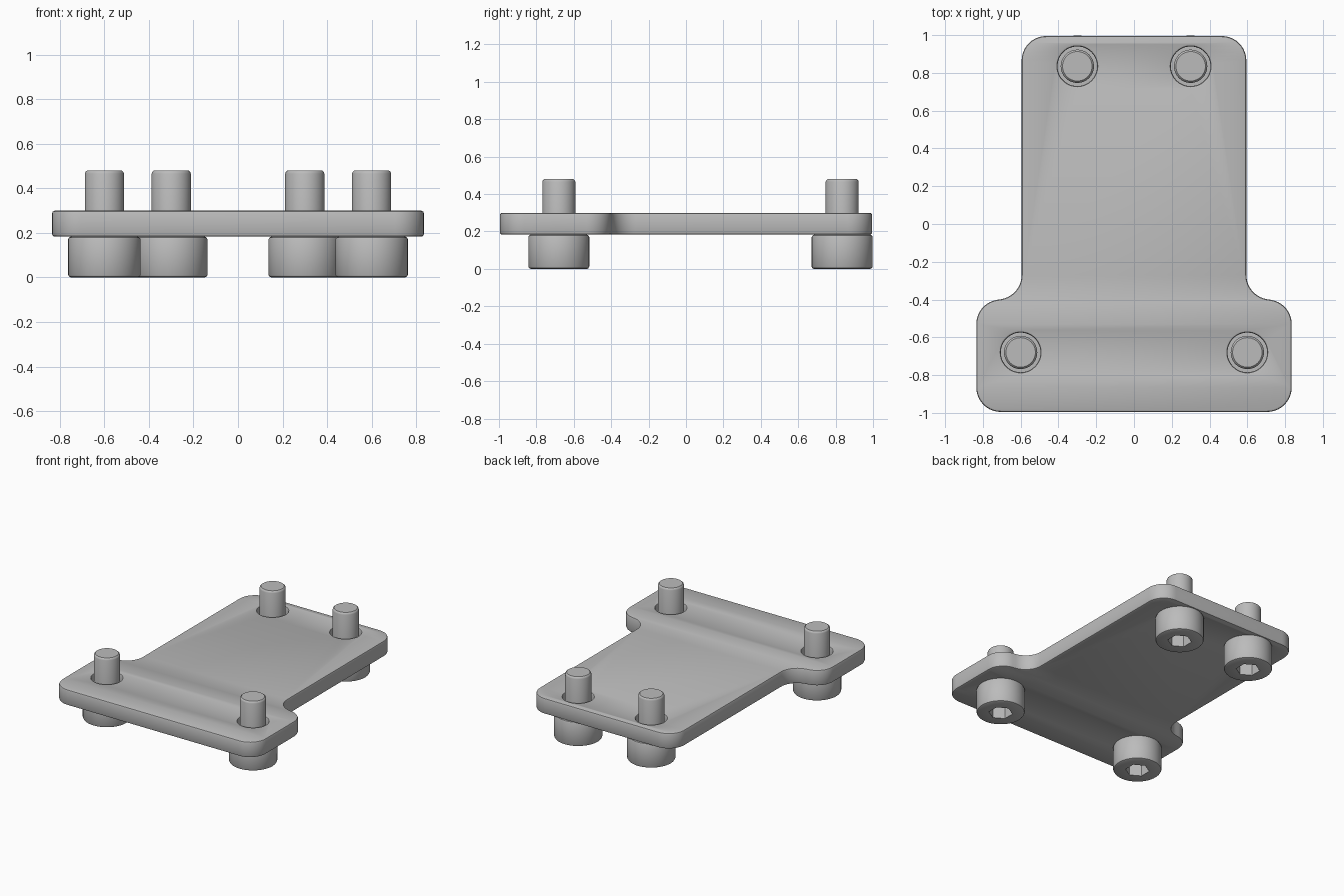
import bpy, bmesh
from math import pi, cos, sin, radians

cube = bpy.data.objects.get("Cube")
if cube:
    bpy.data.objects.remove(cube, do_unlink=True)

steel = bpy.data.materials.new("grey_steel")
steel.use_nodes = True
GREY = (0.5, 0.5, 0.5, 1)
steel.diffuse_color = GREY
steel.node_tree.nodes["Principled BSDF"].inputs["Base Color"].default_value = GREY

BOTTOM, TOP, EDGE = 0.183, 0.3, 0.012
BOLTS = {"front_left": (0.6, -0.68), "front_right": (-0.6, -0.68),
         "back_left": (0.3, 0.835), "back_right": (-0.3, 0.835)}


def arc(cx, cy, r, start, end, steps=10):
    return [(cx + r * cos(radians(start + (end - start) * i / steps)),
             cy + r * sin(radians(start + (end - start) * i / steps)))
            for i in range(steps + 1)]


def finish(obj):
    obj.data.materials.clear()
    obj.data.materials.append(steel)
    bpy.ops.object.select_all(action="DESELECT")
    obj.select_set(True)
    bpy.context.view_layer.objects.active = obj
    bpy.ops.object.shade_smooth_by_angle(angle=radians(32))


# Plate: mirrored outline with clearance holes, extruded with softened edges
half = (arc(0.705, -0.865, 0.13, -90, 0) + arc(0.705, -0.53, 0.13, 0, 80)
        + arc(0.725, -0.27, 0.13, 260, 180) + arc(0.465, 0.865, 0.13, 0, 90))
outline = half + [(-x, y) for x, y in reversed(half)]
loops = [outline] + [arc(x, y, 0.105, 0, 352.5, 47) for x, y in BOLTS.values()]
curve = bpy.data.curves.new("plate", "CURVE")
curve.dimensions = "2D"
curve.fill_mode = "BOTH"
curve.extrude = (TOP - BOTTOM) / 2 - EDGE
curve.bevel_depth = EDGE
curve.bevel_resolution = 1
curve.offset = -EDGE
for loop in loops:
    spline = curve.splines.new("POLY")
    spline.points.add(len(loop) - 1)
    for point, (x, y) in zip(spline.points, loop):
        point.co = (x, y, 0, 1)
    spline.use_cyclic_u = True
plate = bpy.data.objects.new("plate", curve)
bpy.context.collection.objects.link(plate)
plate.location.z = (TOP + BOTTOM) / 2
bpy.context.view_layer.objects.active = plate
plate.select_set(True)
bpy.ops.object.convert(target="MESH")
plate = bpy.context.view_layer.objects.active
bm = bmesh.new()
bm.from_mesh(plate.data)
bmesh.ops.remove_doubles(bm, verts=bm.verts, dist=0.0001)
bmesh.ops.recalc_face_normals(bm, faces=bm.faces)
bm.to_mesh(plate.data)
bm.free()
finish(plate)

# Bolt: turned profile, with the first two rings shaped as a hexagon socket
SIDES = 48
HEX = 0.07
PROFILE = [(HEX, 0.1), (HEX, 0), (0.151, 0), (0.159, 0.004), (0.163, 0.012),
           (0.163, 0.171), (0.159, 0.179), (0.151, BOTTOM), (0.088, BOTTOM),
           (0.088, 0.466), (0.085, 0.474), (0.078, 0.48)]
bm = bmesh.new()
rings = []
for level, (r, z) in enumerate(PROFILE):
    ring = []
    for i in range(SIDES):
        a = 2 * pi * i / SIDES
        radius = r / cos((a + pi / 6) % (pi / 3) - pi / 6) if level < 2 else r
        ring.append(bm.verts.new((radius * cos(a), radius * sin(a), z)))
    rings.append(ring)
for low, high in zip(rings, rings[1:]):
    for i in range(SIDES):
        j = (i + 1) % SIDES
        bm.faces.new((low[i], low[j], high[j], high[i]))
bm.faces.new(rings[0])
bm.faces.new(rings[-1])
bmesh.ops.recalc_face_normals(bm, faces=bm.faces)
bolt_mesh = bpy.data.meshes.new("bolt")
bm.to_mesh(bolt_mesh)
bm.free()

for place, (x, y) in BOLTS.items():
    bolt = bpy.data.objects.new("bolt_" + place, bolt_mesh)
    bpy.context.collection.objects.link(bolt)
    bolt.location = (x, y, 0)
    finish(bolt)
